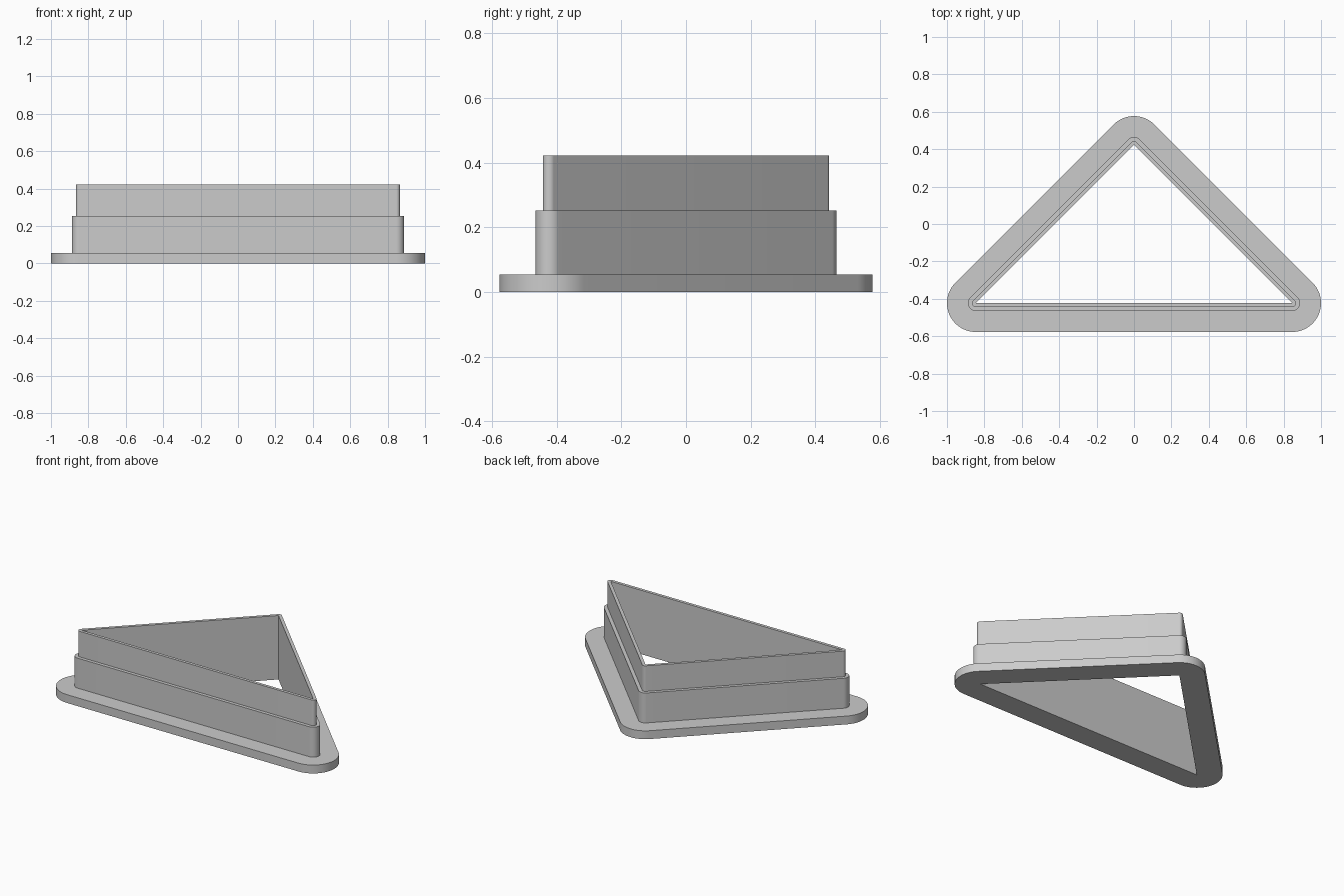
import bpy, bmesh, math
from mathutils import Vector

cube = bpy.data.objects.get("Cube")
if cube:
    bpy.data.objects.remove(cube, do_unlink=True)

# Opening: right-angled triangle, each corner with its arc's start and end angle
W = 0.846
CORNERS = [((-W, -W / 2), 135, 270), ((W, -W / 2), -90, 45), ((0, W / 2), 45, 135)]
ARC_STEPS = 24

# Stepped wall section: (offset outwards from the opening, height)
FLANGE, WALL, BLADE = 0.154, 0.042, 0.02
SECTION = [(0, 0), (FLANGE, 0), (FLANGE, 0.055), (WALL, 0.055),
           (WALL, 0.253), (BLADE, 0.253), (BLADE, 0.422), (0, 0.422)]


def offset_triangle(bm, offset, z):
    """Ring of vertices around the opening, with rounded corners."""
    ring = []
    for (x, y), start, end in CORNERS:
        for i in range(ARC_STEPS + 1):
            a = math.radians(start + (end - start) * i / ARC_STEPS)
            ring.append(bm.verts.new(Vector((x + offset * math.cos(a),
                                             y + offset * math.sin(a), z))))
    return ring


# Grey plastic
grey = bpy.data.materials.new("grey plastic")
grey.use_nodes = True
colour = (0.6, 0.6, 0.6, 1)
grey.diffuse_color = colour
grey.node_tree.nodes["Principled BSDF"].inputs["Base Color"].default_value = colour

# Hollow triangular cutter: flange, wall and thin blade in one closed shell
bm = bmesh.new()
rings = [offset_triangle(bm, o, z) for o, z in SECTION]
for lower, upper in zip(rings, rings[1:] + rings[:1]):
    for i in range(len(lower)):
        j = (i + 1) % len(lower)
        bm.faces.new((lower[i], lower[j], upper[j], upper[i]))
# The opening has sharp corners, so its arc points merge to one
bmesh.ops.remove_doubles(bm, verts=bm.verts[:], dist=0.0001)
bmesh.ops.recalc_face_normals(bm, faces=bm.faces[:])
mesh = bpy.data.meshes.new("triangle_cutter")
bm.to_mesh(mesh)
bm.free()
mesh.materials.append(grey)

cutter = bpy.data.objects.new("triangle_cutter", mesh)
bpy.context.collection.objects.link(cutter)
bpy.ops.object.select_all(action="DESELECT")
cutter.select_set(True)
bpy.context.view_layer.objects.active = cutter
bpy.ops.object.shade_smooth_by_angle(angle=math.radians(30))
